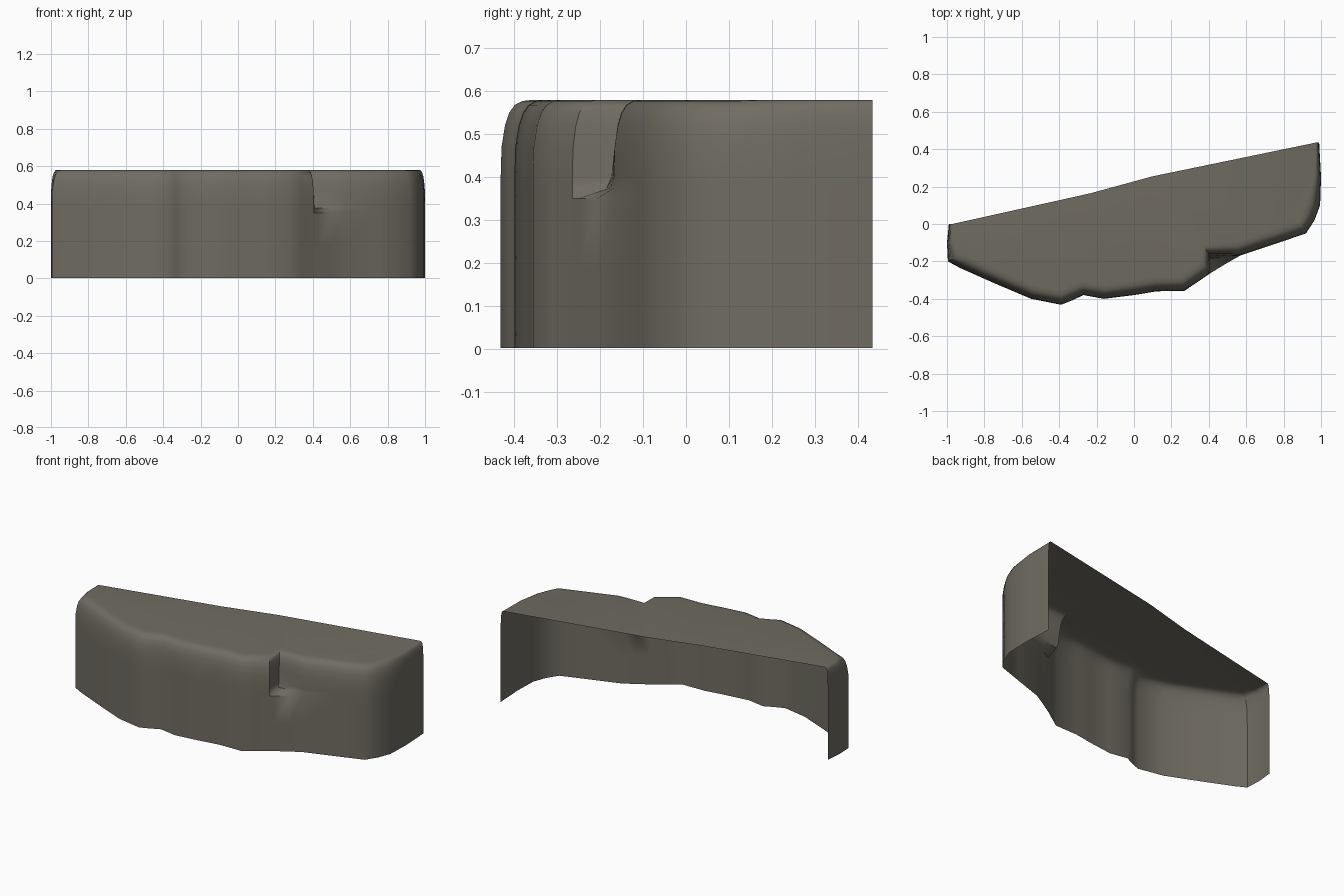
import bpy, bmesh
from mathutils import Vector

if "Cube" in bpy.data.objects:
    bpy.data.objects.remove(bpy.data.objects["Cube"])

# Wall outline seen from above, back-left corner round the front to back-right
outline = [(-0.99, 0.0), (-1.0, -0.10), (-0.995, -0.20), (-0.93, -0.235), (-0.75, -0.315),
           (-0.55, -0.40), (-0.39, -0.432), (-0.335, -0.41), (-0.27, -0.38), (-0.16, -0.40),
           (0.0, -0.38), (0.12, -0.36), (0.27, -0.357), (0.34, -0.31), (0.405, -0.265),
           (0.43, -0.25), (0.50, -0.207), (0.57, -0.168), (0.75, -0.108), (0.92, -0.05),
           (0.965, 0.02), (0.995, 0.10), (1.0, 0.25), (0.99, 0.435)]
# Points pushed back to form the chipped notch near the top
notch = {15: (0.405, -0.168), 16: (0.50, -0.168)}
back_edge = [(0.10, 0.255), (-0.23, 0.165)]
# (height, inset, notch depth factor): straight wall, then a rounded shoulder
rings = [(0.002, 0, 0), (0.18, 0, 0), (0.35, 0, 0), (0.375, 0, 0.8), (0.40, 0, 0.93),
         (0.47, 0.002, 1), (0.52, 0.010, 1), (0.55, 0.020, 1),
         (0.568, 0.033, 1), (0.577, 0.050, 1), (0.58, 0.075, 1)]

pts = [Vector(p) for p in outline]
n = len(pts)


def inward(i):
    """Direction into the ledge; the back ends only tuck in sideways."""
    t = (pts[min(i + 1, n - 1)] - pts[max(i - 1, 0)]).normalized()
    d = Vector((-t.y, t.x))
    if i in (0, n - 1):
        return Vector((0.25 if i == 0 else -0.25, 0.0))
    return d * (0.5 if i in (1, n - 2) else 1.0)


bm = bmesh.new()
grid = []
for z, inset, depth in rings:
    row = []
    for i, p in enumerate(pts):
        q = p.lerp(Vector(notch[i]), depth) if i in notch else p.copy()
        q += inward(i) * inset
        row.append(bm.verts.new((q.x, q.y, z)))
    grid.append(row)

# Front and side wall with rounded shoulder
for a, b in zip(grid, grid[1:]):
    for i in range(n - 1):
        bm.faces.new((a[i], a[i + 1], b[i + 1], b[i]))

# Flat top; the back and the underside stay open
top = grid[-1] + [bm.verts.new((x, y, 0.58)) for x, y in back_edge]
cap = bm.faces.new(top)
bmesh.ops.triangulate(bm, faces=[cap])

mesh = bpy.data.meshes.new("rock_ledge")
bm.to_mesh(mesh)
bm.free()
ledge = bpy.data.objects.new("rock_ledge", mesh)
bpy.context.collection.objects.link(ledge)

# Grey-brown stone
stone = bpy.data.materials.new("grey brown stone")
stone.diffuse_color = (0.162, 0.15, 0.122, 1)
stone.use_nodes = True
stone.node_tree.nodes["Principled BSDF"].inputs["Base Color"].default_value = stone.diffuse_color
mesh.materials.append(stone)

bpy.context.view_layer.objects.active = ledge
ledge.select_set(True)
bpy.ops.object.shade_smooth_by_angle(angle=0.8)
